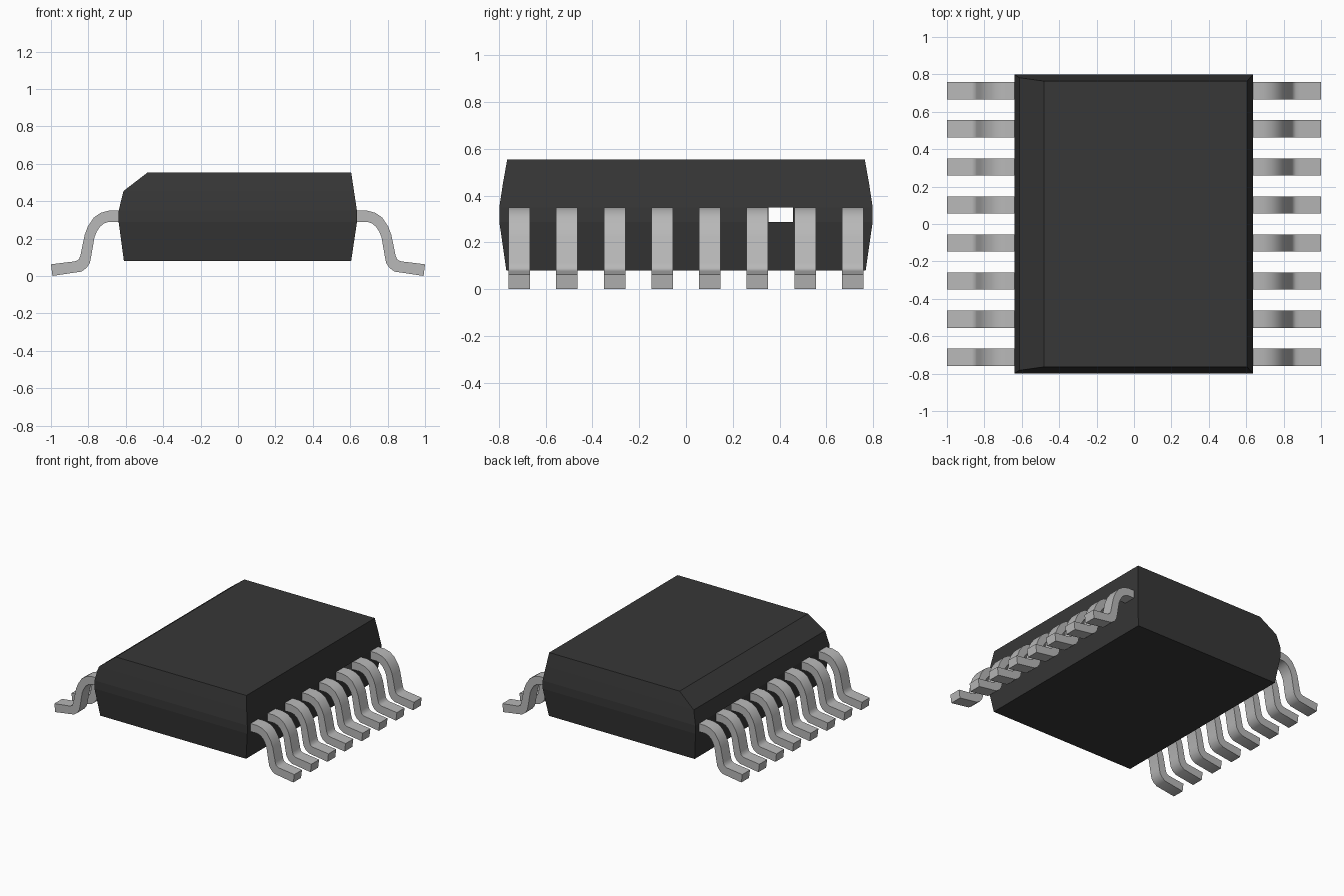
import bpy, bmesh, math

cube = bpy.data.objects.get("Cube")
if cube:
    bpy.data.objects.remove(cube, do_unlink=True)


def material(name, value, rough):
    m = bpy.data.materials.new(name)
    m.use_nodes = True
    m.diffuse_color = (value, value, value, 1)
    bsdf = m.node_tree.nodes["Principled BSDF"]
    bsdf.inputs["Base Color"].default_value = (value, value, value, 1)
    bsdf.inputs["Roughness"].default_value = rough
    return m


def make_object(name, bm, mat):
    bmesh.ops.recalc_face_normals(bm, faces=bm.faces)
    mesh = bpy.data.meshes.new(name)
    bm.to_mesh(mesh)
    bm.free()
    mesh.materials.append(mat)
    ob = bpy.data.objects.new(name, mesh)
    bpy.context.collection.objects.link(ob)
    return ob


black_plastic = material("black plastic", 0.038, 0.7)
grey_metal = material("grey metal", 0.48, 0.5)

# Package body: stacked rectangles (z, left x, right x, half depth)
LEVELS = [
    (0.08, -0.61, 0.605, 0.768),
    (0.288, -0.638, 0.636, 0.798),
    (0.35, -0.638, 0.636, 0.798),
    (0.455, -0.612, 0.62, 0.782),
    (0.555, -0.482, 0.605, 0.764),
]
GAP = (0.352, 0.458)    # slot through the middle band, between two leads

bm = bmesh.new()
rings = []
for z, x0, x1, y in LEVELS:
    rings.append([bm.verts.new(p) for p in
                  ((x0, -y, z), (x1, -y, z), (x1, y, z), (x0, y, z))])
bm.faces.new(rings[0][::-1])
bm.faces.new(rings[-1])
for level, (a, b) in enumerate(zip(rings, rings[1:])):
    for i in range(4):
        j = (i + 1) % 4
        if level == 1 and i in (1, 3):
            # Side band is split around the open slot
            x, depth = a[i].co.x, LEVELS[1][3]
            cut = [[bm.verts.new((x, y, LEVELS[k][0])) for y in GAP] for k in (1, 2)]
            lo, hi = (a[i], a[j]) if i == 1 else (a[j], a[i])
            lo2, hi2 = (b[i], b[j]) if i == 1 else (b[j], b[i])
            bm.faces.new((lo, cut[0][0], cut[1][0], lo2))
            bm.faces.new((cut[0][1], hi, hi2, cut[1][1]))
        else:
            bm.faces.new((a[i], a[j], b[j], b[i]))
make_object("package_body", bm, black_plastic)

# Gull-wing lead profile: (outer x, outer z, inner x, inner z) from body to foot
PROFILE = [
    (0.62, 0.35, 0.62, 0.29),
    (0.69, 0.35, 0.69, 0.29),
    (0.735, 0.338, 0.715, 0.282),
    (0.772, 0.312, 0.737, 0.265),
    (0.803, 0.265, 0.755, 0.238),
    (0.82, 0.22, 0.768, 0.205),
    (0.842, 0.112, 0.784, 0.11),
    (0.85, 0.09, 0.792, 0.07),
    (0.866, 0.08, 0.81, 0.043),
    (0.886, 0.077, 0.838, 0.024),
    (1.0, 0.063, 0.992, 0.001),
]
LEAD_WIDTH = 0.092
PITCH = 0.2035


def lead(name, side, y):
    bm = bmesh.new()
    sections = []
    for ox, oz, ix, iz in PROFILE:
        h = LEAD_WIDTH / 2
        sections.append([bm.verts.new(p) for p in (
            (side * ox, y - h, oz), (side * ox, y + h, oz),
            (side * ix, y + h, iz), (side * ix, y - h, iz))])
    for a, b in zip(sections, sections[1:]):
        for i in range(4):
            j = (i + 1) % 4
            bm.faces.new((a[i], a[j], b[j], b[i]))
    bm.faces.new(sections[0])
    bm.faces.new(sections[-1])
    return make_object(name, bm, grey_metal)


# Eight leads along each side
leads = []
for side, label in ((1, "left"), (-1, "right")):
    for n in range(8):
        leads.append(lead(f"lead_{label}_{n + 1}", side, (n - 3.5) * PITCH))

# Smooth bends, sharp lead edges
bpy.ops.object.select_all(action='DESELECT')
for ob in leads:
    ob.select_set(True)
bpy.context.view_layer.objects.active = leads[0]
bpy.ops.object.shade_smooth_by_angle(angle=math.radians(40))
